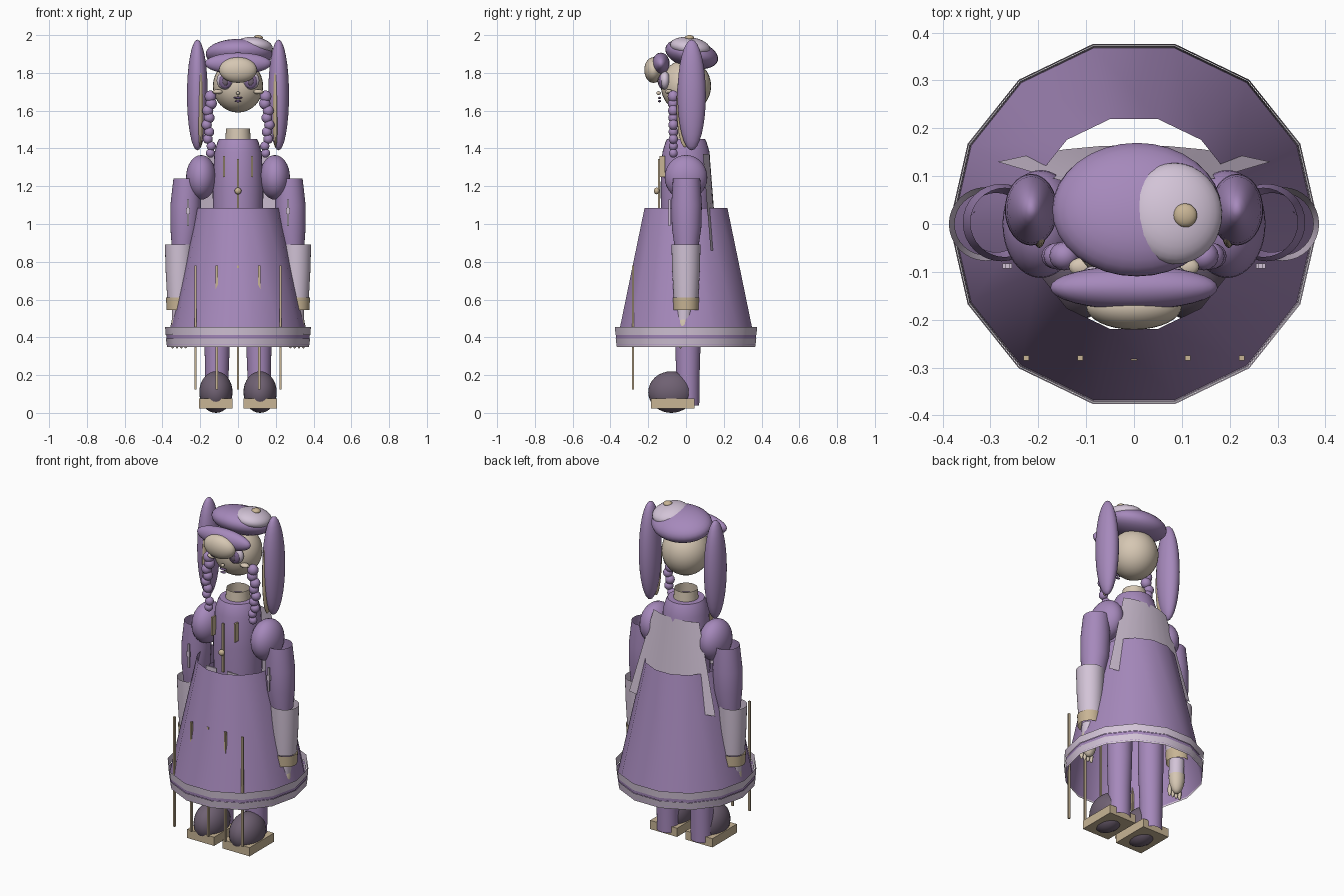
import bpy, bmesh, math
from mathutils import Vector

cube = bpy.data.objects.get("Cube")
if cube:
    bpy.data.objects.remove(cube, do_unlink=True)


def material(name, rgb):
    m = bpy.data.materials.new(name)
    m.use_nodes = True
    col = (*rgb, 1)
    m.diffuse_color = col
    bsdf = next(n for n in m.node_tree.nodes if n.type == 'BSDF_PRINCIPLED')
    bsdf.inputs["Base Color"].default_value = col
    return m


PURPLE = material("purple", (.38, .25, .50))
PALE = material("pale lilac", (.65, .55, .68))
SKIN = material("skin", (.67, .57, .45))
GOLD = material("tan", (.58, .46, .30))
SHOE = material("dark plum", (.16, .12, .17))
IRIS = material("iris violet", (.22, .14, .30))


def finish(name, bm, mat, smooth=True):
    me = bpy.data.meshes.new(name)
    bmesh.ops.recalc_face_normals(bm, faces=bm.faces[:])
    bm.to_mesh(me)
    bm.free()
    me.materials.append(mat)
    ob = bpy.data.objects.new(name, me)
    bpy.context.collection.objects.link(ob)
    if smooth:
        bpy.ops.object.select_all(action='DESELECT')
        bpy.context.view_layer.objects.active = ob
        ob.select_set(True)
        bpy.ops.object.shade_smooth_by_angle(angle=math.radians(40))
    return ob


def ball(name, mat, pos, rad, tilt=(0, 0, 0), seg=32):
    bm = bmesh.new()
    bmesh.ops.create_uvsphere(bm, u_segments=seg, v_segments=seg // 2, radius=1)
    bmesh.ops.scale(bm, vec=rad, verts=bm.verts[:])
    ob = finish(name, bm, mat)
    ob.location, ob.rotation_euler = pos, tilt
    return ob


def box(name, mat, pos, size):
    bm = bmesh.new()
    bmesh.ops.create_cube(bm, size=1)
    bmesh.ops.scale(bm, vec=size, verts=bm.verts[:])
    ob = finish(name, bm, mat, False)
    ob.location = pos
    return ob


def tube(name, mat, rings, sides=32, squash=1.0):
    """Open tube through rings of (x, y, z, radius)."""
    bm = bmesh.new()
    loops = []
    for x, y, z, r in rings:
        loops.append([bm.verts.new((x + r * math.cos(math.tau * i / sides),
                                    y + squash * r * math.sin(math.tau * i / sides), z))
                      for i in range(sides)])
    for a, b in zip(loops, loops[1:]):
        for i in range(sides):
            j = (i + 1) % sides
            bm.faces.new((a[i], a[j], b[j], b[i]))
    return finish(name, bm, mat)


# Skirt and its hem bands
tube("skirt", PURPLE, [(0, 0, 1.085, .225), (0, 0, .36, .378)], 14)
tube("hem_band_upper", PALE, [(0, 0, .455, .386), (0, 0, .413, .383)], 14)
tube("hem_band_middle", PURPLE, [(0, 0, .413, .380), (0, 0, .395, .379)], 14)
tube("hem_band_lower", PALE, [(0, 0, .395, .382), (0, 0, .35, .376)], 14)

# Torso and neck
tube("torso", PURPLE, [(0, 0, .95, .13), (0, 0, 1.2, .135), (0, 0, 1.38, .125),
                       (0, 0, 1.43, .11), (0, 0, 1.45, .1), (0, 0, 1.45, .06)])
tube("neck", SKIN, [(0, 0, 1.44, .068), (0, 0, 1.505, .063)])

# Back cape: a curved sheet widening downward
bm = bmesh.new()
rows = []
for z, half, y in ((1.37, .15, .125), (.86, .285, .165)):
    rows.append([bm.verts.new((half * t / 4, y - .035 * (t / 4) ** 2, z)) for t in range(-4, 5)])
for i in range(8):
    bm.faces.new((rows[0][i], rows[0][i + 1], rows[1][i + 1], rows[1][i]))
finish("back_cape", bm, PALE)
for s in (-1, 1):
    box("waist_panel", PALE, (s * .07, -.15, 1.04), (.07, .008, .06))

# Head and face
ball("head", SKIN, (0, 0, 1.73), (.133, .133, .14))
ball("nose", SKIN, (0, -.145, 1.693), (.01, .012, .01), seg=12)
for z, w in ((1.668, .024), (1.65, .018)):
    ball("lip", IRIS, (0, -.14, z), (w, .008, .006), seg=12)

# Beret with visor, patch and button
ball("beret", PURPLE, (.006, .03, 1.9), (.177, .143, .075), (math.radians(-14), 0, 0))
ball("beret_patch", PALE, (.085, .022, 1.938), (.1, .107, .05), (math.radians(-8), math.radians(6), 0))
ball("beret_button", GOLD, (.107, .018, 1.986), (.025, .025, .014), seg=20)
ball("visor", PURPLE, (0, -.133, 1.85), (.175, .046, .057))
ball("visor_badge", SKIN, (0, -.172, 1.815), (.1, .049, .068))

# Front trim: torso rods, brooch and skirt rods
box("torso_rod", GOLD, (0, -.143, 1.2), (.012, .01, .29))
ball("brooch", GOLD, (0, -.155, 1.175), (.018, .015, .018), seg=16)
for i in range(-2, 3):
    box("skirt_rod", GOLD, (i * .1125, -.28, .452), (.012, .01, .655))

for side, s in (("left", 1), ("right", -1)):
    # Eyes and cheeks
    ball(side + "_eye", PALE, (s * .067, -.112, 1.76), (.046, .028, .048))
    ball(side + "_iris", IRIS, (s * .067, -.13, 1.755), (.034, .016, .038))
    ball(side + "_pupil", SHOE, (s * .067, -.142, 1.755), (.016, .008, .022), seg=16)
    ball(side + "_cheek", SKIN, (s * .108, -.09, 1.7), (.028, .02, .013), seg=16)
    # Long ears with inner lining
    ball(side + "_ear", PURPLE, (s * .215, .03, 1.683), (.055, .075, .293))
    ball(side + "_ear_lining", GOLD, (s * .198, -.005, 1.63), (.016, .045, .225))
    # Braid of shrinking beads
    for i in range(9):
        t = i / 8
        ball(side + "_braid_bead", PURPLE,
             (s * (.14 + .02 * math.sin(math.pi * t) + .006 * (-1) ** i), -.067, 1.675 - .3 * t),
             (.031 - .007 * t, .03 - .007 * t, .032 - .008 * t), seg=16)
    # Torso side rod, puffed shoulder and arm
    box(side + "_torso_rod", GOLD, (s * .075, -.125, 1.305), (.01, .03, .11))
    ball(side + "_shoulder_puff", PURPLE, (s * .195, 0, 1.247), (.08, .113, .118))
    tube(side + "_upper_arm", PURPLE, [(s * .27, .003, 1.24, .072), (s * .277, .003, 1.1, .081),
                                       (s * .28, .003, .98, .078), (s * .288, .003, .87, .062)])
    tube(side + "_forearm", PALE, [(s * .31, 0, .892, .077), (s * .31, 0, .75, .073),
                                   (s * .31, 0, .61, .065)])
    tube(side + "_cuff", GOLD, [(s * .312, 0, .61, .069), (s * .312, 0, .545, .066)])
    tube(side + "_wrist", PALE, [(s * .308, -.008, .56, .042), (s * .308, -.01, .47, .042)])
    ball(side + "_hand", SKIN, (s * .31, -.01, .455), (.044, .042, .095))
    for i in range(4):
        ball(side + "_finger", SKIN, (s * (.277 + .023 * i), -.03, .38), (.011, .012, .04), seg=12)
    # Sleeve pin
    box(side + "_sleeve_pin", PALE, (s * .265, -.088, 1.06), (.01, .01, .14))
    box(side + "_sleeve_pin_bar", PALE, (s * .265, -.088, 1.07), (.02, .01, .03))
    # Leg, shoe and sole
    tube(side + "_leg", PURPLE, [(s * .11, .01, 1.0, .075), (s * .11, .01, .4, .068),
                                 (s * .112, .01, .2, .062), (s * .112, .01, .04, .06)])
    ball(side + "_shoe", SHOE, (s * .117, -.078, .11), (.088, .122, .11))
    box(side + "_sole", GOLD, (s * .117, -.07, .05), (.178, .23, .052))
